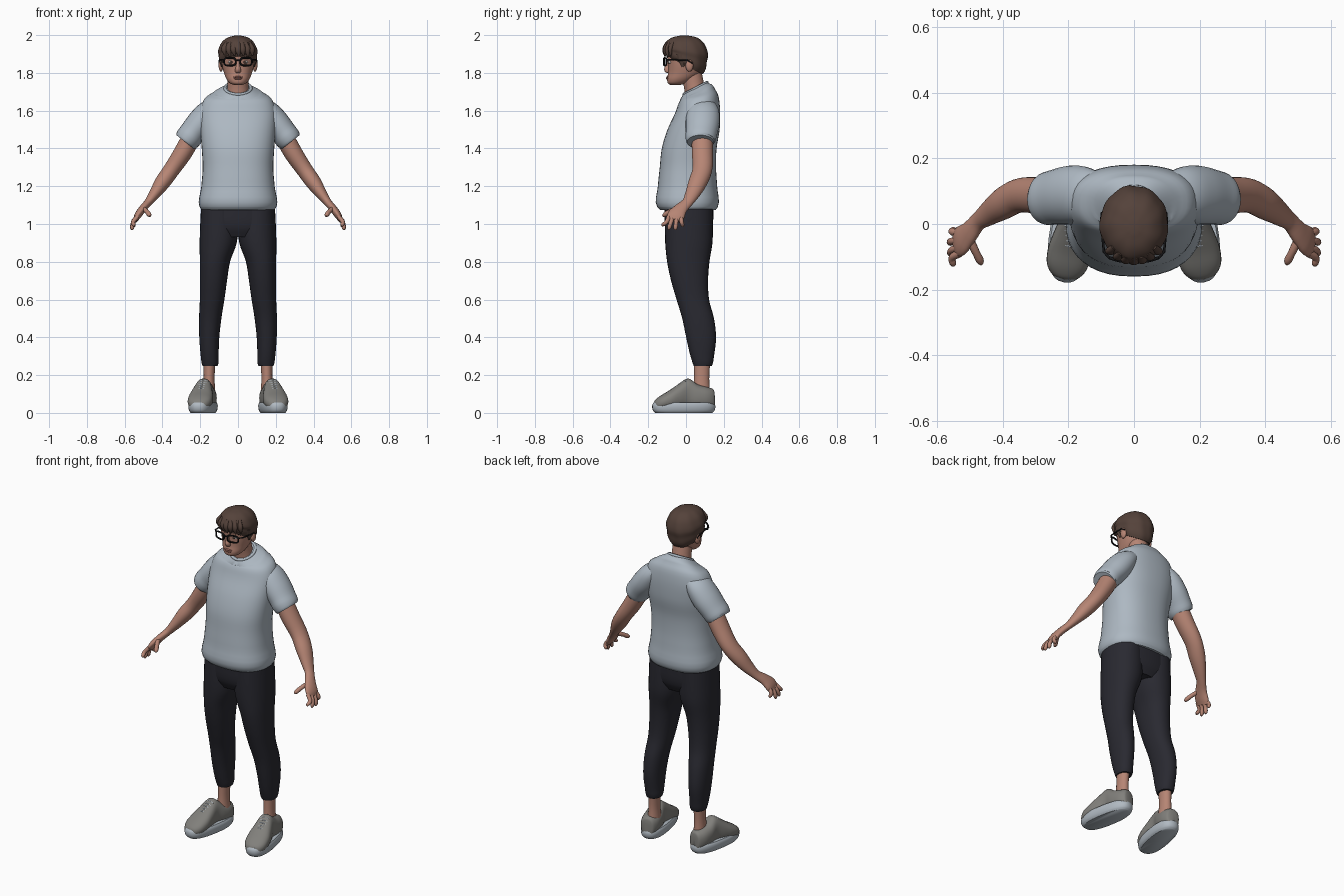
import bpy, bmesh, math
from mathutils import Vector, Matrix

cube = bpy.data.objects.get("Cube")
if cube:
    bpy.data.objects.remove(cube)


def material(name, r, g, b):
    m = bpy.data.materials.new(name)
    m.use_nodes = True
    m.diffuse_color = (r, g, b, 1)
    m.node_tree.nodes["Principled BSDF"].inputs["Base Color"].default_value = (r, g, b, 1)
    return m


SKIN = material("skin", .47, .235, .175)
HAIR = material("brown_hair", .09, .055, .043)
SHIRT = material("pale_blue_grey_cloth", .42, .48, .54)
PANTS = material("charcoal_cloth", .022, .022, .03)
SHOE = material("warm_grey_shoe", .22, .215, .2)
SOLE = material("light_grey_sole", .44, .49, .54)
BLACK = material("black_frame", .007, .007, .008)
LIPS = material("lip", .36, .15, .12)
WHITE = material("eye_white", .6, .58, .55)


def finish(name, bm, mat):
    bmesh.ops.recalc_face_normals(bm, faces=bm.faces)
    me = bpy.data.meshes.new(name)
    bm.to_mesh(me)
    bm.free()
    me.materials.append(mat)
    me.shade_smooth()
    me.set_sharp_from_angle(angle=math.radians(50))
    ob = bpy.data.objects.new(name, me)
    bpy.context.collection.objects.link(ob)
    return ob


def smooth_rings(rings, steps):
    """Cubic interpolation of rings, spaced by their distance."""
    p = [Vector(tuple(r) + (0,) * (6 - len(r))) for r in rings]
    n = len(p)
    h = [(p[i + 1] - p[i]).length + 1e-6 for i in range(n - 1)]
    d = [(p[i + 1] - p[i]) / h[i] for i in range(n - 1)]
    m = [d[0]] + [(d[i - 1] * h[i] + d[i] * h[i - 1]) / (h[i] + h[i - 1])
                  for i in range(1, n - 1)] + [d[-1]]
    out = []
    for i in range(n - 1):
        for k in range(steps):
            t = k / steps
            u = 1 - t
            out.append(p[i] * (1 + 2 * t) * u * u + p[i + 1] * t * t * (3 - 2 * t)
                       + (m[i] * t * u * u - m[i + 1] * t * t * u) * h[i])
    return out + [p[-1]]


def loft(name, mat, rings, frame="z", sides=28, power=2, steps=4, wave=0):
    """Skin rings (x, y, z, radius_a, radius_b, tilt) along z, y or their own path."""
    rs = smooth_rings(rings, steps)
    bm = bmesh.new()
    loops = []
    for i, r in enumerate(rs):
        c = Vector(r[:3])
        a, b = Vector((1, 0, 0)), Vector((0, 1, r[5]))
        if frame == "y":
            b = Vector((0, 0, 1))
        elif frame == "path":
            t = (Vector(rs[min(i + 1, len(rs) - 1)][:3]) - Vector(rs[max(i - 1, 0)][:3])).normalized()
            b = (Vector((0, 1, 0)) - t * t.y).normalized()
            a = b.cross(t)
        loop = []
        for k in range(sides):
            w = 2 * math.pi * k / sides
            cs, sn = math.cos(w), math.sin(w)
            g = 1 + wave * math.sin(9 * w + 25 * c.z) + wave * .6 * math.sin(5 * w - 2)
            ca = math.copysign(abs(cs) ** (2 / power), cs) * g
            sa = math.copysign(abs(sn) ** (2 / power), sn) * g
            loop.append(bm.verts.new(c + a * r[3] * ca + b * r[4] * sa))
        loops.append(loop)
    for lo, hi in zip(loops, loops[1:]):
        for k in range(sides):
            j = (k + 1) % sides
            bm.faces.new((lo[k], lo[j], hi[j], hi[k]))
    bm.faces.new(loops[0])
    bm.faces.new(loops[-1])
    return finish(name, bm, mat)


def ball(name, mat, loc, size):
    bm = bmesh.new()
    bmesh.ops.create_uvsphere(bm, u_segments=16, v_segments=10, radius=1,
                              matrix=Matrix.Translation(loc) @ Matrix.Diagonal((*size, 1)))
    return finish(name, bm, mat)


def tube(name, mat, points, radius, cyclic=False):
    cu = bpy.data.curves.new(name, "CURVE")
    cu.dimensions = "3D"
    cu.bevel_depth = radius
    cu.bevel_resolution = 2
    cu.use_fill_caps = True
    sp = cu.splines.new("POLY")
    sp.points.add(len(points) - 1)
    for q, co in zip(sp.points, points):
        q.co = (*co, 1)
    sp.use_cyclic_u = cyclic
    tmp = bpy.data.objects.new(name, cu)
    bm = bmesh.new()
    me = bpy.data.meshes.new_from_object(tmp)
    bm.from_mesh(me)
    bpy.data.objects.remove(tmp)
    bpy.data.meshes.remove(me)
    return finish(name, bm, mat)


# Shirt body and collar
loft("shirt_body", SHIRT, [
    (0, .01, 1.075, .193, .148), (0, .008, 1.092, .204, .161), (0, .008, 1.2, .194, .157),
    (0, .01, 1.3, .187, .149), (0, .017, 1.4, .192, .145), (0, .04, 1.5, .2, .138),
    (0, .06, 1.58, .203, .121), (0, .068, 1.65, .185, .107, .1), (0, .065, 1.69, .135, .088, .28),
    (0, .05, 1.715, .078, .066, .5), (0, .05, 1.722, .066, .058, .5)], power=2.35, sides=40)
tube("shirt_collar", SHIRT, [(.069 * math.cos(w), .05 + .062 * math.sin(w), 1.718 + .032 * math.sin(w))
     for w in [math.pi * k / 14 for k in range(28)]], .008, True)

# Sleeves and arms
loft("left_sleeve", SHIRT, [
    (.11, .088, 1.63, .045, .07), (.155, .09, 1.59, .066, .086), (.195, .088, 1.54, .073, .09),
    (.24, .082, 1.485, .069, .084), (.272, .076, 1.443, .066, .077), (.279, .076, 1.434, .06, .07)],
    "path")
loft("left_arm", SKIN, [
    (.235, .085, 1.48, .05, .056), (.29, .087, 1.38, .049, .056), (.357, .085, 1.28, .043, .052),
    (.4, .062, 1.22, .041, .049), (.447, .03, 1.152, .028, .037), (.475, .008, 1.115, .021, .029),
    (.505, -.028, 1.08, .02, .036), (.532, -.054, 1.042, .018, .046), (.543, -.062, 1.02, .012, .04)],
    "path")

# Fingers fan out from the palm
for label, base_y, tip in (("index", -.09, (.552, -.122, .988)), ("middle", -.07, (.56, -.09, .969)),
                           ("ring", -.049, (.561, -.056, .967)), ("little", -.027, (.55, -.018, .985))):
    x, y, z = tip
    loft("left_" + label + "_finger", SKIN, [
        (.532, base_y, 1.04, .011, .012), (.556, (base_y + y) / 2, 1.007, .011, .011),
        (x, y, z + .007, .009, .009), (x, y, z, .004, .004)], "path", sides=12)
loft("left_thumb", SKIN, [(.505, -.04, 1.085, .012, .014), (.482, -.088, 1.065, .012, .012),
     (.468, -.117, 1.046, .01, .01), (.466, -.124, 1.042, .004, .004)], "path", sides=12)

# Trousers
loft("trouser_hips", PANTS, [(0, .015, .93, .15, .1), (0, .015, .98, .193, .124),
     (0, .015, 1.1, .194, .13)], power=2.4)
loft("left_trouser_leg", PANTS, [
    (.1, .015, 1.08, .096, .126), (.1, .015, 1, .1, .127), (.105, .015, .9, .098, .125),
    (.122, .012, .8, .08, .112), (.13, .019, .7, .072, .098), (.137, .036, .6, .065, .086),
    (.147, .064, .5, .059, .084), (.152, .08, .4, .053, .079), (.15, .086, .3, .047, .062),
    (.148, .089, .262, .044, .053), (.148, .089, .248, .04, .048)], power=2.2)
loft("left_ankle", SKIN, [(.153, .083, .1, .034, .045), (.153, .083, .18, .029, .04),
     (.15, .086, .28, .032, .043)])

# Shoes, built straight and then turned outwards
shoe = [
    loft("left_shoe_sole", SOLE, [(0, -.012, 0, .058, .152), (0, -.012, .012, .066, .164),
         (0, -.012, .045, .069, .167), (0, -.012, .056, .064, .16)], power=2.5, sides=36),
    loft("left_shoe_upper", SHOE, [(0, y, (top + .02) / 2, w, (top - .02) / 2) for y, top, w in (
        (.152, .1, .02), (.146, .125, .036), (.12, .135, .05), (.06, .152, .054), (.012, .182, .047),
        (-.04, .152, .058), (-.09, .118, .066), (-.14, .088, .058), (-.165, .067, .036),
        (-.172, .055, .015))], "y", power=2.4)]
for i in range(5):
    y = -.008 - .015 * i
    z = .172 - .0105 * i
    shoe.append(tube("left_lace_%d" % (i + 1), SOLE,
                     [(x, y, z - 11 * x * x) for x in (-.026, -.013, 0, .013, .026)], .004))
turn = Matrix.Translation((.183, 0, 0)) @ Matrix.Rotation(.17, 4, "Z")
for ob in shoe:
    ob.data.transform(turn)

# Neck, head and face
loft("neck", SKIN, [(0, .055, 1.67, .062, .058), (0, .045, 1.72, .056, .055),
     (0, .03, 1.79, .055, .056), (0, .02, 1.84, .055, .055)])
loft("head", SKIN, [
    (0, -.055, 1.737, .022, .028), (0, -.047, 1.744, .042, .048), (0, -.03, 1.765, .06, .07),
    (0, -.008, 1.8, .074, .087), (0, -.002, 1.84, .085, .093), (0, 0, 1.88, .09, .099),
    (0, 0, 1.92, .09, .1), (0, 0, 1.96, .07, .08), (0, 0, 1.98, .03, .04)], power=2.15, sides=36)
loft("nose", SKIN, [(0, -.088, 1.87, .008, .01), (0, -.094, 1.84, .01, .014),
     (0, -.098, 1.817, .015, .018), (0, -.094, 1.803, .014, .014), (0, -.09, 1.799, .006, .006)], sides=16)
ball("upper_lip", LIPS, (0, -.096, 1.778), (.026, .009, .005))
ball("lower_lip", LIPS, (0, -.096, 1.77), (.022, .01, .006))
ball("left_ear", SKIN, (.09, .018, 1.84), (.013, .021, .033))
ball("left_eye", WHITE, (.037, -.083, 1.857), (.015, .011, .009))
ball("left_iris", HAIR, (.037, -.092, 1.857), (.007, .004, .007))
tube("left_eyebrow", HAIR, [(.015, -.099, 1.884), (.04, -.095, 1.891), (.066, -.08, 1.886)], .005)

# Glasses
rim = []
for k in range(24):
    c, s = math.cos(math.pi * k / 12), math.sin(math.pi * k / 12)
    x = .043 + .031 * math.copysign(abs(c) ** .6, c)
    rim.append((x, -.117 + 2.5 * x * x, 1.859 + .02 * math.copysign(abs(s) ** .6, s)))
tube("left_glasses_rim", BLACK, rim, .0048, True)
tube("left_glasses_temple", BLACK, [(.075, -.104, 1.87), (.092, -.085, 1.87), (.1, .01, 1.866),
     (.098, .035, 1.85)], .004)
tube("glasses_bridge", BLACK, [(-.014, -.116, 1.865), (0, -.118, 1.868), (.014, -.116, 1.865)], .004)

# Hair cap with fringe locks and sideburns
loft("hair_cap", HAIR, [
    (0, -.006, 1.84, .088, .095, -.5), (0, -.004, 1.856, .096, .105, -.45),
    (0, -.001, 1.89, .101, .112, -.3), (0, -.001, 1.93, .1, .114, -.12),
    (0, -.004, 1.965, .082, .096, -.05), (0, -.008, 1.988, .052, .063), (0, -.01, 1.998, .014, .018)],
    sides=56, wave=.014)
for i in range(7):
    x = -.072 + .024 * i
    y = -.114 + 6 * x * x
    loft("fringe_lock_%d" % (i + 1), HAIR, [
        (x * .8, y + .014, 1.96, .012, .01), (x, y, 1.925, .017, .012),
        (x + .006, y + .003, 1.892 - .005 * (i % 2), .004, .004)], "path", sides=10)
loft("left_sideburn", HAIR, [(.09, -.028, 1.9, .012, .022), (.089, -.022, 1.86, .008, .015),
     (.086, -.016, 1.83, .003, .006)], sides=12)

# Mirror every left part to the right
for ob in [o for o in bpy.context.collection.objects if o.name.startswith("left_")]:
    twin = ob.copy()
    twin.data = ob.data.copy()
    twin.name = twin.data.name = ob.name.replace("left_", "right_", 1)
    twin.data.transform(Matrix.Diagonal((-1, 1, 1, 1)))
    twin.data.flip_normals()
    bpy.context.collection.objects.link(twin)
